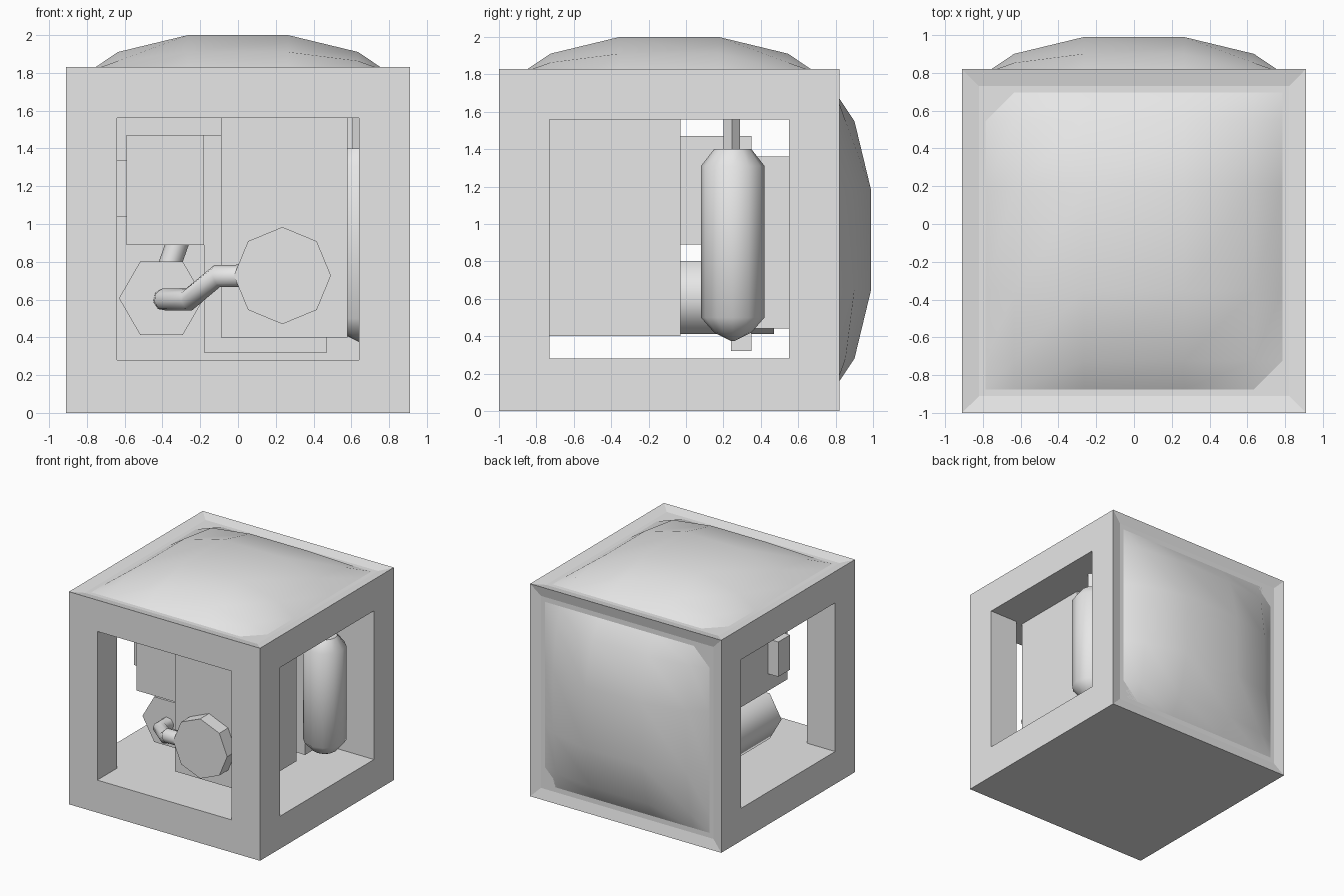
import bpy
import bmesh
from math import cos, sin, pi, radians

cube = bpy.data.objects.get("Cube")
if cube:
    bpy.data.objects.remove(cube, do_unlink=True)

grey = bpy.data.materials.new("plain_grey")
grey.use_nodes = True
grey.diffuse_color = (0.8, 0.8, 0.8, 1)
grey.node_tree.nodes["Principled BSDF"].inputs["Base Color"].default_value = (0.8, 0.8, 0.8, 1)

MID_Y = -0.09   # middle of the housing, front to back
MID_Z = 0.915   # middle of the housing, bottom to top


def finish(name, bm, smooth=None):
    """Turn a bmesh into a named object; smooth is an angle in degrees."""
    bmesh.ops.recalc_face_normals(bm, faces=bm.faces)
    mesh = bpy.data.meshes.new(name)
    bm.to_mesh(mesh)
    bm.free()
    mesh.materials.append(grey)
    obj = bpy.data.objects.new(name, mesh)
    bpy.context.collection.objects.link(obj)
    if smooth:
        smooth_object(obj, smooth)
    return obj


def select_only(obj):
    bpy.ops.object.select_all(action='DESELECT')
    obj.select_set(True)
    bpy.context.view_layer.objects.active = obj


def smooth_object(obj, angle):
    select_only(obj)
    bpy.ops.object.shade_smooth_by_angle(angle=radians(angle))


def box_mesh(x, y, z):
    bm = bmesh.new()
    bmesh.ops.create_cube(bm, size=1)
    for v in bm.verts:
        for axis, (low, high) in enumerate((x, y, z)):
            v.co[axis] = high if v.co[axis] > 0 else low
    return bm


def box(name, x, y, z):
    return finish(name, box_mesh(x, y, z))


def loft(name, rings, smooth=None):
    """Skin a list of equal rings of points and cap both ends."""
    bm = bmesh.new()
    loops = [[bm.verts.new(p) for p in ring] for ring in rings]
    n = len(loops[0])
    for a, b in zip(loops, loops[1:]):
        for i in range(n):
            j = (i + 1) % n
            bm.faces.new((a[i], a[j], b[j], b[i]))
    bm.faces.new(loops[0])
    bm.faces.new(loops[-1])
    return finish(name, bm, smooth)


def drum(name, x, z, radius, sides, y_ends, smooth=None):
    """Prism lying along y with a corner towards +x."""
    turns = [2 * pi * k / sides for k in range(sides)]
    loft(name, [[(x + radius * cos(t), y, z + radius * sin(t)) for t in turns]
                for y in y_ends], smooth)


def upright(name, x, y, sides, profile, smooth=None):
    """Turned shape standing along z from (radius, height) pairs."""
    turns = [2 * pi * k / sides for k in range(sides)]
    loft(name, [[(x + r * cos(t), y + r * sin(t), z) for t in turns]
                for r, z in profile], smooth)


def pipe(name, points, radius):
    curve = bpy.data.curves.new(name, 'CURVE')
    curve.dimensions = '3D'
    curve.bevel_depth = radius
    curve.bevel_resolution = 2
    curve.use_fill_caps = True
    spline = curve.splines.new('POLY')
    spline.points.add(len(points) - 1)
    for point, co in zip(spline.points, points):
        point.co = (*co, 1)
    curve.materials.append(grey)
    obj = bpy.data.objects.new(name, curve)
    bpy.context.collection.objects.link(obj)
    select_only(obj)
    bpy.ops.object.convert(target='MESH')
    smooth_object(bpy.context.object, 50)


# Housing: a cube with shallow dished rims on the top and back
bm = box_mesh((-0.91, 0.91), (-1, 0.82), (0, 1.83))
bm.normal_update()
dished = [f for f in bm.faces if f.normal.z > 0.9 or f.normal.y > 0.9]
bmesh.ops.inset_individual(bm, faces=dished, thickness=0.125, depth=-0.02)
housing = finish("housing", bm)

# Window openings: one through the front, one straight through both sides
for x, y in (((-0.64, 0.64), (-1.2, 0.55)), ((-1.2, 1.2), (-0.73, 0.55))):
    cutter = box("window_cutter", x, y, (0.28, 1.56))
    cutter.hide_render = True
    cut = housing.modifiers.new("window", 'BOOLEAN')
    cut.operation = 'DIFFERENCE'
    cut.solver = 'EXACT'
    cut.object = cutter
    select_only(housing)
    bpy.ops.object.modifier_apply(modifier=cut.name)
    bpy.data.objects.remove(cutter, do_unlink=True)


# Bulging panels on the top and back
def bulging_panel(name, place):
    half = ((0.785, 0.0), (0.635, 0.53), (0.265, 1.0))
    steps = [(-p, h) for p, h in half] + [(p, h) for p, h in reversed(half)]
    bm = bmesh.new()
    grid = [[bm.verts.new(place(u, v, 0.19 * hu * hv)) for u, hu in steps]
            for v, hv in steps]
    for a, b in zip(grid, grid[1:]):
        for i in range(len(steps) - 1):
            bm.faces.new((a[i], a[i + 1], b[i + 1], b[i]))
    bm.normal_update()
    middle = max(bm.faces, key=lambda f: f.calc_center_median().y + f.calc_center_median().z)
    panel = finish(name, bm, 60)
    # Make the open shell face outwards
    if sum(p.normal.y + p.normal.z for p in panel.data.polygons) < 0:
        panel.data.flip_normals()


bulging_panel("top_panel", lambda u, v, h: (u, MID_Y + v, 1.81 + h))
bulging_panel("back_panel", lambda u, v, h: (u, 0.80 + h, MID_Z + v))

# Blocks inside the housing
box("main_block", (-0.09, 0.58), (-0.73, -0.03), (0.40, 1.56))
box("upper_block", (-0.59, -0.18), (-0.54, 0.24), (0.89, 1.47))
box("side_box", (-0.69, -0.59), (-0.43, -0.27), (1.04, 1.34))
box("divider_plate", (-0.18, 0.47), (0.24, 0.35), (0.32, 1.47))
box("rear_block", (-0.10, 0.45), (0.35, 0.55), (0.44, 1.36))

# Drums and the pipes that join them
drum("front_drum", 0.235, 0.727, 0.257, 8, (-0.85, -0.73))
drum("lower_drum", -0.405, 0.607, 0.225, 6, (-0.40, 0.47), 65)
pipe("front_pipe", [(0.05, -0.79, 0.725), (-0.11, -0.79, 0.725), (-0.26, -0.60, 0.60),
                    (-0.39, -0.50, 0.60), (-0.39, -0.38, 0.60)], 0.06)
pipe("upper_pipe", [(-0.37, -0.3, 0.76), (-0.31, -0.3, 0.93)], 0.06)

# Upright tank and its hanger
upright("tank", 0.65, 0.25, 12, [(0.01, 0.375), (0.10, 0.42), (0.17, 0.50),
                                 (0.17, 1.31), (0.10, 1.40)], 50)
upright("tank_hanger", 0.65, 0.245, 4, [(0.045, 1.38), (0.045, 1.58)])
